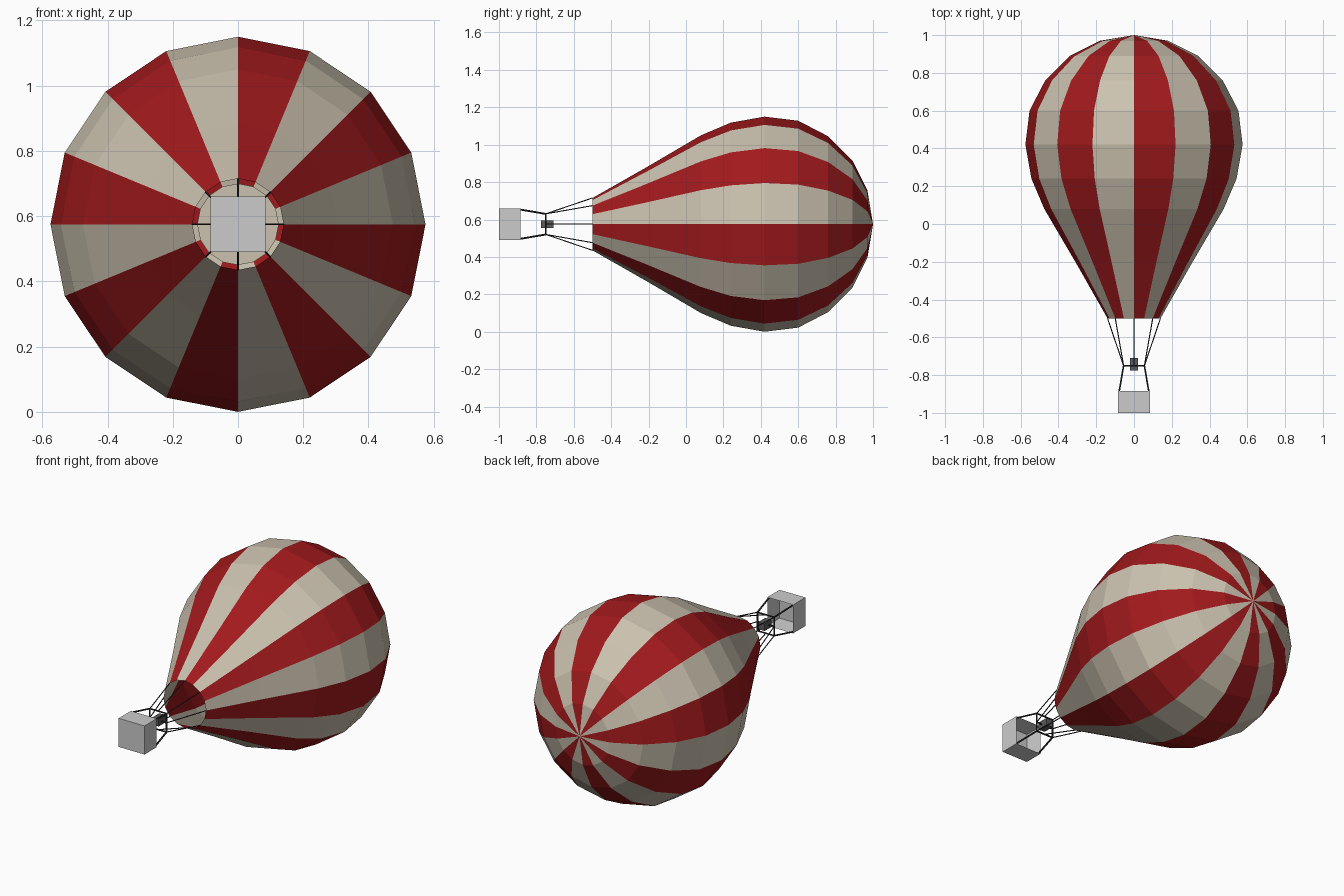
import bpy, bmesh
from math import sin, cos, pi
from mathutils import Vector

if "Cube" in bpy.data.objects:
    bpy.data.objects.remove(bpy.data.objects["Cube"])

CZ = 0.575      # height of the balloon axis, which runs along y
SIDES = 16


def material(name, rgb):
    m = bpy.data.materials.new(name)
    m.diffuse_color = (*rgb, 1)
    m.use_nodes = True
    m.node_tree.nodes["Principled BSDF"].inputs["Base Color"].default_value = m.diffuse_color
    return m


RED = material("red", (0.36, 0.01, 0.012))
CREAM = material("cream", (0.60, 0.54, 0.43))
DARK = material("dark", (0.03, 0.03, 0.035))
BURNER = material("burner_grey", (0.1, 0.1, 0.1))


def finish(bm, name, *mats):
    me = bpy.data.meshes.new(name)
    bm.to_mesh(me)
    bm.free()
    for m in mats:
        me.materials.append(m)
    ob = bpy.data.objects.new(name, me)
    bpy.context.collection.objects.link(ob)
    return ob


def around(r, y, i, sides=SIDES):
    a = 2 * pi * i / sides
    return Vector((r * sin(a), y, CZ + r * cos(a)))


def rod(bm, a, b, r, sides=6):
    a, b = Vector(a), Vector(b)
    d = b - a
    mat = d.to_track_quat('Z', 'Y').to_matrix().to_4x4()
    mat.translation = (a + b) / 2
    bmesh.ops.create_cone(bm, cap_ends=True, segments=sides, radius1=r,
                          radius2=r, depth=d.length, matrix=mat)


def box(bm, center, size):
    g = bmesh.ops.create_cube(bm, size=1)
    for v in g["verts"]:
        v.co = Vector(center) + Vector([c * s for c, s in zip(v.co, size)])


# Striped envelope: open at the mouth, pointed at the crown
profile = [(-0.5, 0.14), (-0.21, 0.305), (0.08, 0.475), (0.24, 0.543),
           (0.42, 0.575), (0.6, 0.553), (0.76, 0.47), (0.89, 0.34), (0.97, 0.18)]
bm = bmesh.new()
rings = [[bm.verts.new(around(r, y, i)) for i in range(SIDES)] for y, r in profile]
crown = bm.verts.new((0, 1, CZ))
for i in range(SIDES):
    j = (i + 1) % SIDES
    for lo, hi in zip(rings, rings[1:]):
        bm.faces.new((lo[i], hi[i], hi[j], lo[j])).material_index = i % 2
    bm.faces.new((rings[-1][i], crown, rings[-1][j])).material_index = i % 2
bmesh.ops.recalc_face_normals(bm, faces=bm.faces)
finish(bm, "envelope", RED, CREAM)

# Vent panel inside the crown
bm = bmesh.new()
bm.faces.new([bm.verts.new(around(0.125, 0.96, i)) for i in range(SIDES)])
finish(bm, "vent_panel", CREAM)

# Basket, open towards the envelope
B, Y0, Y1, T = 0.085, -1.0, -0.885, 0.012
bm = bmesh.new()
box(bm, (0, (Y0 + Y1) / 2, CZ), (2 * B, Y1 - Y0, 2 * B))
top = max(bm.faces, key=lambda f: f.calc_center_median().y)
bmesh.ops.inset_region(bm, faces=[top], thickness=T)
bmesh.ops.translate(bm, verts=top.verts[:], vec=(0, Y0 + T - Y1, 0))
finish(bm, "basket")

# Burner frame: square with crossbar, plus posts down to the basket corners
FY, F = -0.75, 0.055
corners = [(1, 1), (1, -1), (-1, -1), (-1, 1)]
bm = bmesh.new()
for k, (sx, sz) in enumerate(corners):
    nx, nz = corners[(k + 1) % 4]
    here = (sx * F, FY, CZ + sz * F)
    rod(bm, here, (nx * F, FY, CZ + nz * F), 0.005)
    rod(bm, (sx * 0.079, Y1 - 0.005, CZ + sz * 0.079), here, 0.005)
rod(bm, (-F, FY, CZ), (F, FY, CZ), 0.005)
finish(bm, "burner_frame", DARK)

# Burner
bm = bmesh.new()
box(bm, (0, -0.742, CZ), (0.042, 0.066, 0.042))
finish(bm, "burner", BURNER)

# Ropes from the frame corners and side middles to the mouth
bm = bmesh.new()
for i in range(8):
    s = around(F * (2 ** 0.5 if i % 2 else 1), FY, i, 8)
    rod(bm, s, around(0.14, -0.5, i, 8), 0.003, 5)
finish(bm, "ropes", DARK)
